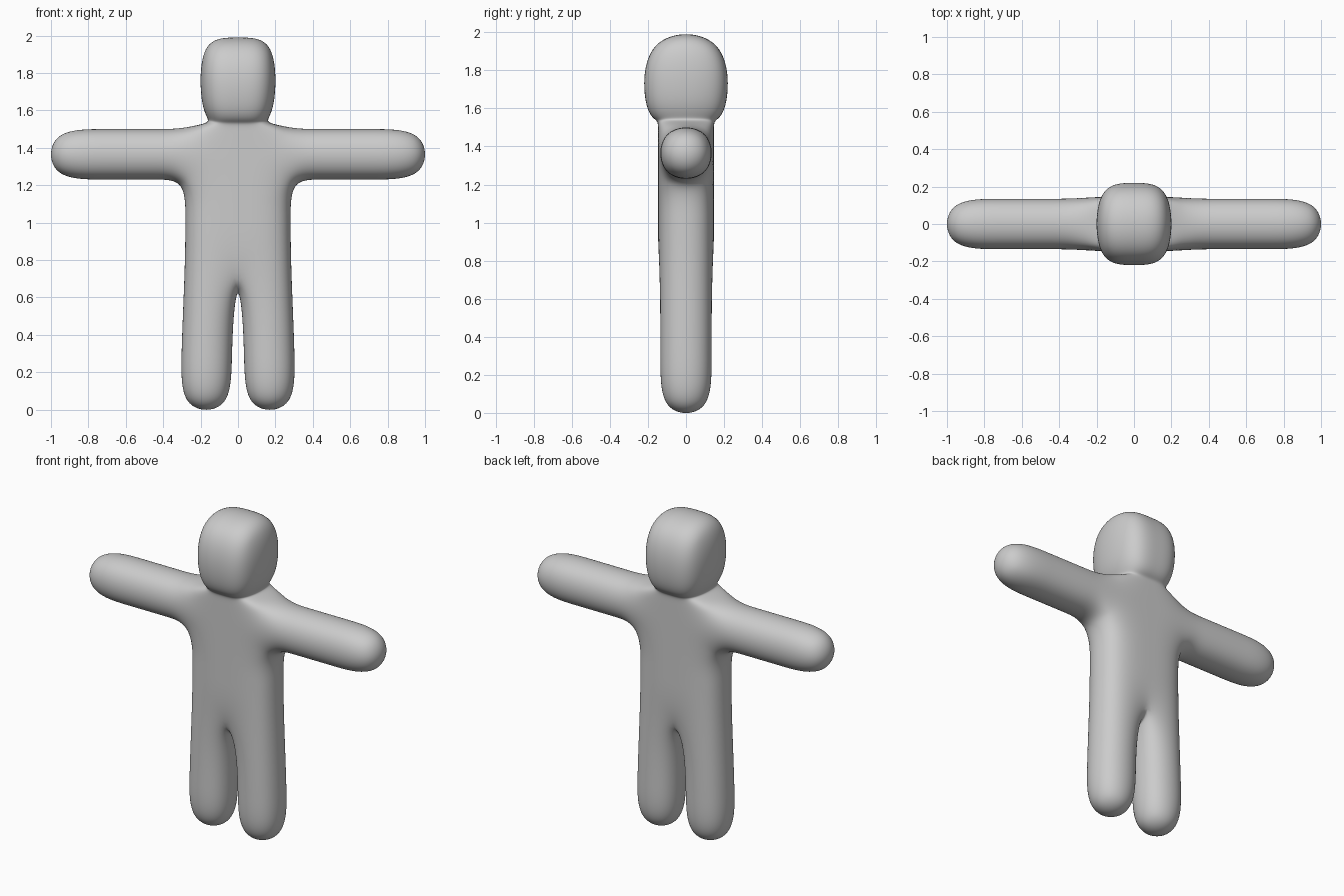
import bpy
import bmesh

if "Cube" in bpy.data.objects:
    bpy.data.objects.remove(bpy.data.objects["Cube"])

# Front outline cage for one half of the figure: name -> (x, z, half depth)
D = 0.147
POINTS = {
    # leg
    "foot_in": (0.023, -0.026, D), "foot_out": (0.317, -0.026, D),
    "knee_in": (0.023, 0.29, D), "knee_out": (0.317, 0.29, D),
    # torso
    "crotch": (0, 0.76, D), "hip": (0.295, 0.76, D),
    "belly": (0, 1.02, D), "waist": (0.293, 1.02, D),
    "chest": (0, 1.218, D), "armpit": (0.293, 1.218, D),
    "collar": (0, 1.512, D), "shoulder": (0.293, 1.512, D),
    # arm
    "elbow_low": (0.43, 1.218, D), "elbow_top": (0.43, 1.512, D),
    "wrist_low": (0.70, 1.218, D), "wrist_top": (0.70, 1.512, D),
    "hand_low": (1.026, 1.218, D), "hand_top": (1.026, 1.512, D),
    # neck and head
    "neck_mid": (0, 1.535, D), "neck_side": (0.13, 1.535, D),
    "jaw_mid": (0, 1.585, 0.226), "jaw_side": (0.214, 1.585, 0.226),
    "crown_mid": (0, 2.007, 0.226), "crown_side": (0.214, 2.007, 0.226),
}
STRIPS = [
    [("foot_in", "foot_out"), ("knee_in", "knee_out"), ("crotch", "hip"),
     ("belly", "waist"), ("chest", "armpit"), ("collar", "shoulder"),
     ("neck_mid", "neck_side"), ("jaw_mid", "jaw_side"), ("crown_mid", "crown_side")],
    [("shoulder", "armpit"), ("elbow_top", "elbow_low"),
     ("wrist_top", "wrist_low"), ("hand_top", "hand_low")],
]

bm = bmesh.new()
front = {n: bm.verts.new((x, -d, z)) for n, (x, z, d) in POINTS.items()}
back = {n: bm.verts.new((x, d, z)) for n, (x, z, d) in POINTS.items()}

# Front and back sheets, counting how often each outline edge is used
uses = {}
for strip in STRIPS:
    for (a, b), (d, c) in zip(strip, strip[1:]):
        loop = (a, b, c, d)
        bm.faces.new([front[n] for n in loop])
        bm.faces.new([back[n] for n in reversed(loop)])
        for e in zip(loop, loop[1:] + loop[:1]):
            uses.setdefault(frozenset(e), []).append(e)

# Side walls along the open outline, leaving the mirror plane open
for edges in uses.values():
    a, b = edges[0]
    if len(edges) == 1 and (POINTS[a][0] > 0 or POINTS[b][0] > 0):
        bm.faces.new((front[b], front[a], back[a], back[b]))
bmesh.ops.recalc_face_normals(bm, faces=bm.faces)
for f in bm.faces:
    f.smooth = True

mesh = bpy.data.meshes.new("body")
bm.to_mesh(mesh)
bm.free()
body = bpy.data.objects.new("body", mesh)
bpy.context.collection.objects.link(body)

# Mirror to the other side, then round everything off
mirror = body.modifiers.new("mirror", "MIRROR")
mirror.use_clip = True
mirror.merge_threshold = 0.001
subsurf = body.modifiers.new("rounding", "SUBSURF")
subsurf.levels = subsurf.render_levels = 4

grey = bpy.data.materials.new("plain grey")
grey.diffuse_color = (0.6, 0.6, 0.6, 1)
grey.use_nodes = True
grey.node_tree.nodes["Principled BSDF"].inputs["Base Color"].default_value = grey.diffuse_color
mesh.materials.append(grey)
